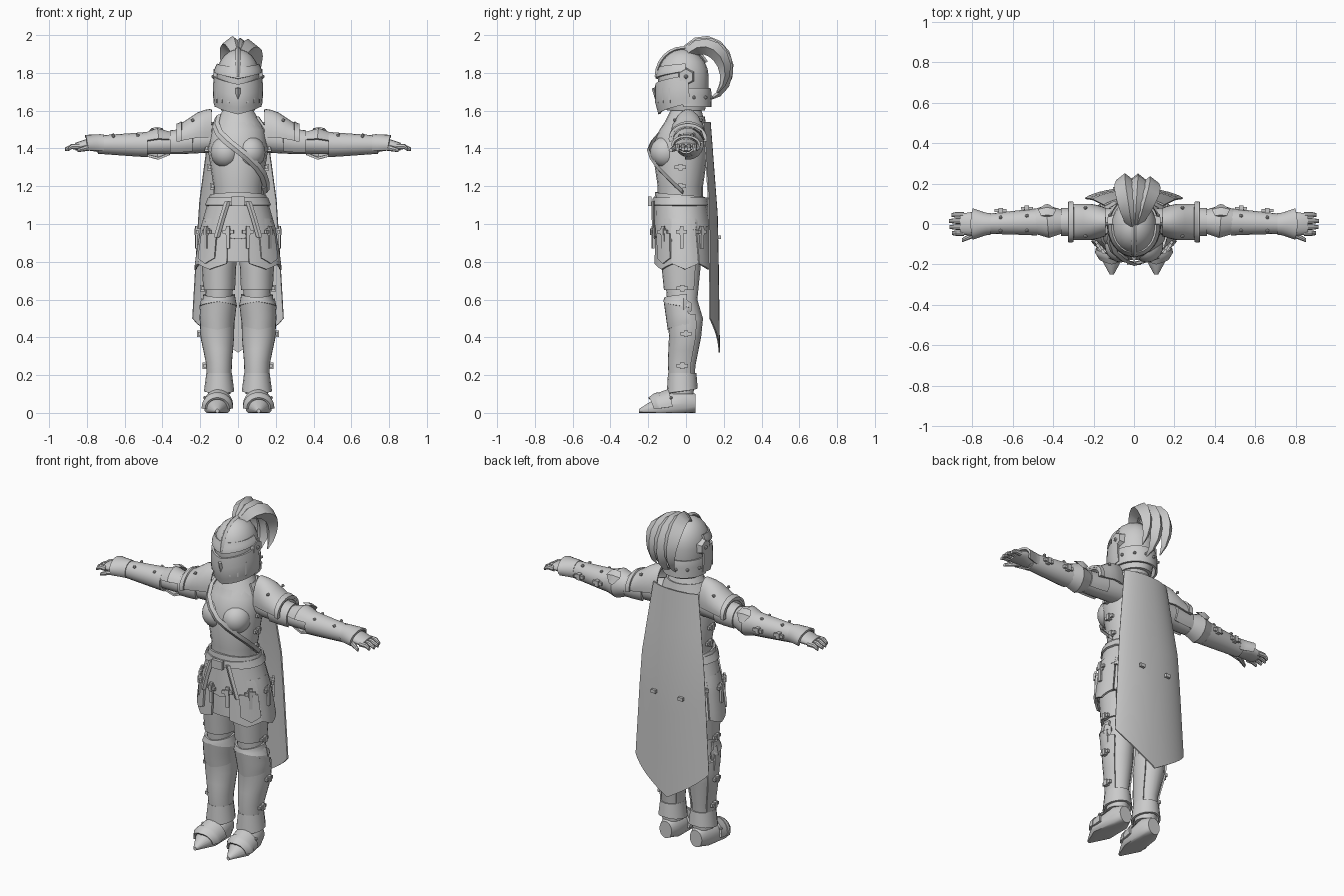
import bpy, bmesh, math
from mathutils import Vector, Matrix
from math import sin, cos, pi, radians

old = bpy.data.objects.get("Cube")
if old:
    bpy.data.objects.remove(old, do_unlink=True)

grey = (.6, .6, .6, 1)
steel = bpy.data.materials.new("plain_grey")
steel.use_nodes = True
steel.diffuse_color = grey
steel.node_tree.nodes["Principled BSDF"].inputs["Base Color"].default_value = grey


def finish(name, bm, mirror=False, thick=0):
    """Turn a bmesh into a shaded object, optionally thickened and mirrored."""
    bmesh.ops.recalc_face_normals(bm, faces=bm.faces[:])
    if thick:
        bmesh.ops.solidify(bm, geom=bm.faces[:], thickness=thick)
        bmesh.ops.recalc_face_normals(bm, faces=bm.faces[:])
    mesh = bpy.data.meshes.new(name)
    bm.to_mesh(mesh)
    bm.free()
    mesh.materials.append(steel)
    obj = bpy.data.objects.new(name, mesh)
    bpy.context.collection.objects.link(obj)
    bpy.ops.object.select_all(action='DESELECT')
    obj.select_set(True)
    bpy.context.view_layer.objects.active = obj
    bpy.ops.object.shade_smooth_by_angle(angle=radians(35))
    if mirror:
        obj.modifiers.new("Mirror", 'MIRROR')


def skin(bm, rows, closed, caps):
    """Join rows of points with quads."""
    rows = [[bm.verts.new(co) for co in row] for row in rows]
    count = len(rows[0])
    for low, high in zip(rows, rows[1:]):
        for i in range(count if closed else count - 1):
            j = (i + 1) % count
            bm.faces.new((low[i], low[j], high[j], high[i]))
    if caps:
        bm.faces.new(rows[0])
        bm.faces.new(rows[-1])


def mix(a, b, t):
    return a + (b - a) * t


def surface(limb, pos, angle, gap=0, shift=0):
    """Point on a limb: its stations hold position, centre and two radii."""
    axis, stations = limb
    for a, b in zip(stations, stations[1:]):
        if pos <= b[0]:
            break
    t = min(1, max(0, (pos - a[0]) / (b[0] - a[0])))
    u, v, wide, deep = [mix(p, q, t) for p, q in zip(a[1:], b[1:])]
    du = (wide + gap) * sin(radians(angle))
    dv = (deep + gap) * cos(radians(angle))
    pos += shift
    if axis == 'x':
        return Vector((pos, u + du, v + dv))
    if axis == 'y':
        return Vector((u + du, pos, max(0, v + dv)))
    return Vector((u + du, v - dv, pos))


def body(name, limb, mirror=False, sides=20):
    """Solid skin through every station of a limb."""
    bm = bmesh.new()
    rows = [[surface(limb, station[0], 360 * i / sides) for i in range(sides)]
            for station in limb[1]]
    skin(bm, rows, True, True)
    finish(name, bm, mirror)


def plate(name, limb, start, end, gap=(.012, .012), point=(0, 0), span=360, mid=0,
          thick=.012, mirror=False, sides=16, steps=5):
    """Armour sheet that follows a limb, with a gap and a pointed edge at each end."""
    bm = bmesh.new()
    closed = span == 360
    rows = []
    for k in range(steps + 1):
        s = k / steps
        row = []
        for i in range(sides if closed else sides + 1):
            t = i / sides
            peak = mix(*point, s) * (1 - abs(2 * t - 1))
            row.append(surface(limb, mix(start, end, s), mid + span * (t - .5),
                               mix(*gap, s), peak))
        rows.append(row)
    skin(bm, rows, closed, False)
    finish(name, bm, mirror, thick)


def bar(name, path, widths, side, flat, mirror=False):
    """Diamond-section bar along a path."""
    bm = bmesh.new()
    side = Vector(side).normalized()
    rows = []
    for i, (co, width) in enumerate(zip(path, widths)):
        along = path[min(i + 1, len(path) - 1)] - path[max(i - 1, 0)]
        normal = along.cross(side).normalized() * flat
        rows.append([co + side * width, co + normal * width,
                     co - side * width, co - normal * width])
    skin(bm, rows, True, True)
    finish(name, bm, mirror)


def box(name, co, size, turn=0, mirror=True):
    bm = bmesh.new()
    place = Matrix.Translation(co) @ Matrix.Rotation(radians(turn), 4, 'Z')
    bmesh.ops.create_cube(bm, size=1, matrix=place @ Matrix.Diagonal((*size, 1)))
    finish(name, bm, mirror)


def ball(name, co, size, detail=1):
    bm = bmesh.new()
    place = Matrix.Translation(co) @ Matrix.Diagonal((*size, 1))
    bmesh.ops.create_icosphere(bm, subdivisions=detail, radius=1, matrix=place)
    finish(name, bm, True)


def buckle(name, limb, pos, angle, gap=.01):
    """Strap end with a raised frame, lying on a limb."""
    co = surface(limb, pos, angle, gap)
    turn = angle if limb[0] == 'z' else 0
    box(name + "_strap", co, (.06, .014, .018), turn)
    box(name + "_frame", co, (.022, .026, .034), turn)


def rivets(name, limb, pos, angles, gap=.015):
    for angle in angles:
        ball(name, surface(limb, pos, angle, gap), [.01] * 3)


# Limb stations: position, centre, radii
torso = 'z', [(1.1, 0, -.03, .13, .12), (1.2, 0, -.03, .13, .12), (1.4, 0, -.03, .16, .15),
              (1.5, 0, -.02, .14, .12), (1.6, 0, 0, .07, .07), (1.7, 0, 0, .07, .07)]
skirt = 'z', [(.8, 0, -.01, .22, .15), (1, 0, -.02, .19, .14), (1.15, 0, -.03, .13, .12)]
drape = 'z', [(.5, 0, .08, .28, .1), (1.1, 0, .08, .24, .09), (1.55, 0, .06, .17, .07)]
leg = 'z', [(.1, .1, -.02, .06, .06), (.25, .1, -.02, .06, .07), (.4, .11, 0, .08, .08),
            (.5, .11, 0, .08, .09), (.6, .1, -.02, .07, .08), (.8, .1, -.02, .08, .1),
            (.95, .1, -.01, .08, .1)]
foot = 'y', [(-.25, .11, .01, .01, .01), (-.14, .11, .03, .07, .06),
             (0, .1, .05, .06, .08), (.05, .1, .05, .04, .05)]
arm = 'x', [(.1, .01, 1.46, .07, .08), (.3, .01, 1.43, .06, .06),
            (.5, .01, 1.42, .05, .05), (.75, 0, 1.42, .04, .04)]
shoulder = 'x', [(.14, .01, 1.48, .07, .13), (.2, .01, 1.48, .09, .12),
                 (.32, .01, 1.45, .09, .07)]
hand = 'x', [(.73, 0, 1.42, .04, .04), (.8, 0, 1.42, .06, .03), (.86, 0, 1.41, .05, .02)]
head = 'z', [(1.6, 0, 0, .09, .1), (1.7, 0, -.01, .11, .13)]
for a in range(0, 90, 17):
    c = cos(radians(a))
    head[1].append((1.78 + .145 * sin(radians(a)), 0, -.015, .115 * c, .135 * c))

# Torso and neck
body("breastplate", torso)
ball("bust", (.065, -.105, 1.38), (.08, .085, .085), 3)
plate("gorget", torso, 1.52, 1.6, point=(-.03, 0))
plate("cowl", torso, 1.48, 1.57, (.02, .02), (-.06, 0), span=210, mid=180)
turns = [i / 9 for i in range(10)]
bar("chest_strap", [surface(torso, mix(1.57, 1.17, t), mix(-75, 95, t), .02) for t in turns],
    [.022] * 10, (.8, 0, .6), .4)
for z in (1.2, 1.3, 1.4):
    buckle("side_buckle", torso, z, 90, .005)

# Cape
plate("cape", drape, .5, 1.54, (0, 0), (-.18, 0), span=120, mid=180, thick=.008)
box("cape_clip", surface(drape, .93, 160, .01), (.03, .015, .02))

# Helmet
body("skull_cap", head)
plate("visor", head, 1.64, 1.79, (.03, .014), (-.06, -.05), span=200)
plate("brow_plate", head, 1.81, 1.85, (.016, .012), (-.04, -.02), span=190)
plate("neck_guard", head, 1.62, 1.72, (.03, .01), span=190, mid=180)
arc = [radians(a) for a in range(0, 160, 15)]
bar("helmet_comb", [Vector((0, -.015 - .14 * cos(a), 1.78 + .15 * sin(a))) for a in arc],
    [.014] * len(arc), (1, 0, 0), .8)
bar("visor_ridge", [surface(head, z, 0, .03) for z in (1.72, 1.66, 1.6)],
    [.012] * 3, (1, 0, 0), .8)
hinge = 'x', [(.1, 0, 1.78, .05, .05), (.13, 0, 1.78, .04, .04)]
body("visor_hinge", hinge, True, 6)
ball("hinge_rivet", (.13, 0, 1.78), [.012] * 3)
for turn in (22, 40, 58):
    box("breath_slot", surface(head, 1.68, turn, .025), (.008, .008, .08), turn)
rivets("guard_rivet", head, 1.67, (110, 140, 168), .024)

# Plume: curled feathers that differ in lean, size and length
for name, lean, size, end in (("right", -.045, 1, -55), ("middle", .02, .96, -75),
                              ("left", .08, .9, -50)):
    path, widths = [], []
    for t in turns:
        a = radians(mix(150, end, t))
        path.append(Vector((lean * min(1, 2 * t), .09 + .13 * size * cos(a),
                            1.8 + .155 * size * sin(a))))
        widths.append(.055 * sin(pi * mix(.15, .98, t)))
    bar(name + "_feather", path, widths, (1, 0, 0), .8)

# Belt, fauld and tassets
body("hips", skirt)
plate("fauld", skirt, 1, 1.14, (.014, .014), (-.08, .03))
plate("belt", skirt, 1.1, 1.14, (.025, .025))
box("belt_buckle", surface(skirt, 1.12, 0, .04), (.07, .02, .05), 0, False)
for name, mid in (("front", 41), ("side", 92), ("back", 146)):
    plate(name + "_tasset", skirt, .79, 1.03, (.012, .006), (-.03, 0), 52, mid,
          mirror=True, sides=6)
plate("tasset_overlay", skirt, .82, .95, (.02, .02), (-.03, 0), 32, 48, mirror=True, sides=4)
for turn in (14, 50, 88, 128):
    buckle("tasset_buckle", skirt, .96, turn, .02)
    box("tasset_strap", surface(skirt, .93, turn, .02), (.02, .012, .12), turn)
bar("hanging_strap", [surface(skirt, z, mix(75, 20, z - .1), .03) for z in (1.12, 1.03, .93)],
    [.016] * 3, (1, 0, 0), .5, True)

# Legs
body("leg", leg, True)
plate("cuisse", leg, .65, .84, span=230, mid=15, mirror=True)
plate("knee_cop", leg, .56, .63, (.025, .012), (.03, -.02), 210, mirror=True)
plate("knee_lame", leg, .47, .56, (.01, .022), (-.03, .03), 200, mirror=True)
plate("greave", leg, .2, .52, (.006, .012), (0, .03), 250, mirror=True)
plate("ankle_cuff", leg, .13, .21, (.02, .008), (-.03, 0), mirror=True)
bar("knee_wing", [surface(leg, .56, a, .015) for a in (60, 90, 115)],
    (.03, .05, .02), (0, 0, 1), .25, True)
for z in (.25, .42, .66):
    buckle("leg_buckle", leg, z, 90, .015)

# Feet
body("boot", foot, True)
for y in (-.17, -.12):
    plate("toe_lame", foot, y, y + .05, (.01, .014), (-.03, -.03), 190, mirror=True)
rivets("boot_rivet", foot, -.08, [60])

# Arms
body("arm", arm, True)
plate("pauldron", shoulder, .14, .325, (0, 0), span=200, mirror=True)
plate("pauldron_rim", shoulder, .3, .325, (.01, .012), span=200, mirror=True)
plate("arm_lame", arm, .24, .36, span=270, mirror=True)
plate("elbow_cop", arm, .36, .42, (.005, .03), (0, .015), 260, 60, mirror=True)
plate("elbow_cuff", arm, .42, .49, (.03, .012), (.015, .01), 260, 60, mirror=True)
bar("elbow_wing", [surface(arm, .43, a, .035) for a in (20, 45, 75)],
    (.03, .045, .012), (1, 0, 0), .3, True)
plate("vambrace", arm, .48, .74, (.016, .008), mirror=True)
for x in (.53, .66):
    buckle("vambrace_buckle", arm, x, 90, .02)
    rivets("vambrace_rivet", arm, x, (-40, 30))
rivets("pauldron_rivet", shoulder, .24, (-45, 45), .01)

# Hands
body("palm", hand, True)
plate("gauntlet_cuff", hand, .71, .79, (.014, .02), (0, .02), 250, mirror=True)
for i in range(4):
    y, tip = .045 - .03 * i, .92 - .012 * abs(i - 1.4)
    finger = 'x', [(.84, y, 1.41, .014, .016), (.88, y, 1.41, .014, .014),
                   (tip, y, 1.395, .009, .01)]
    body("finger", finger, True, 8)
thumb = 'x', [(.77, -.04, 1.41, .02, .02), (.85, -.08, 1.39, .01, .01)]
body("thumb", thumb, True, 8)
